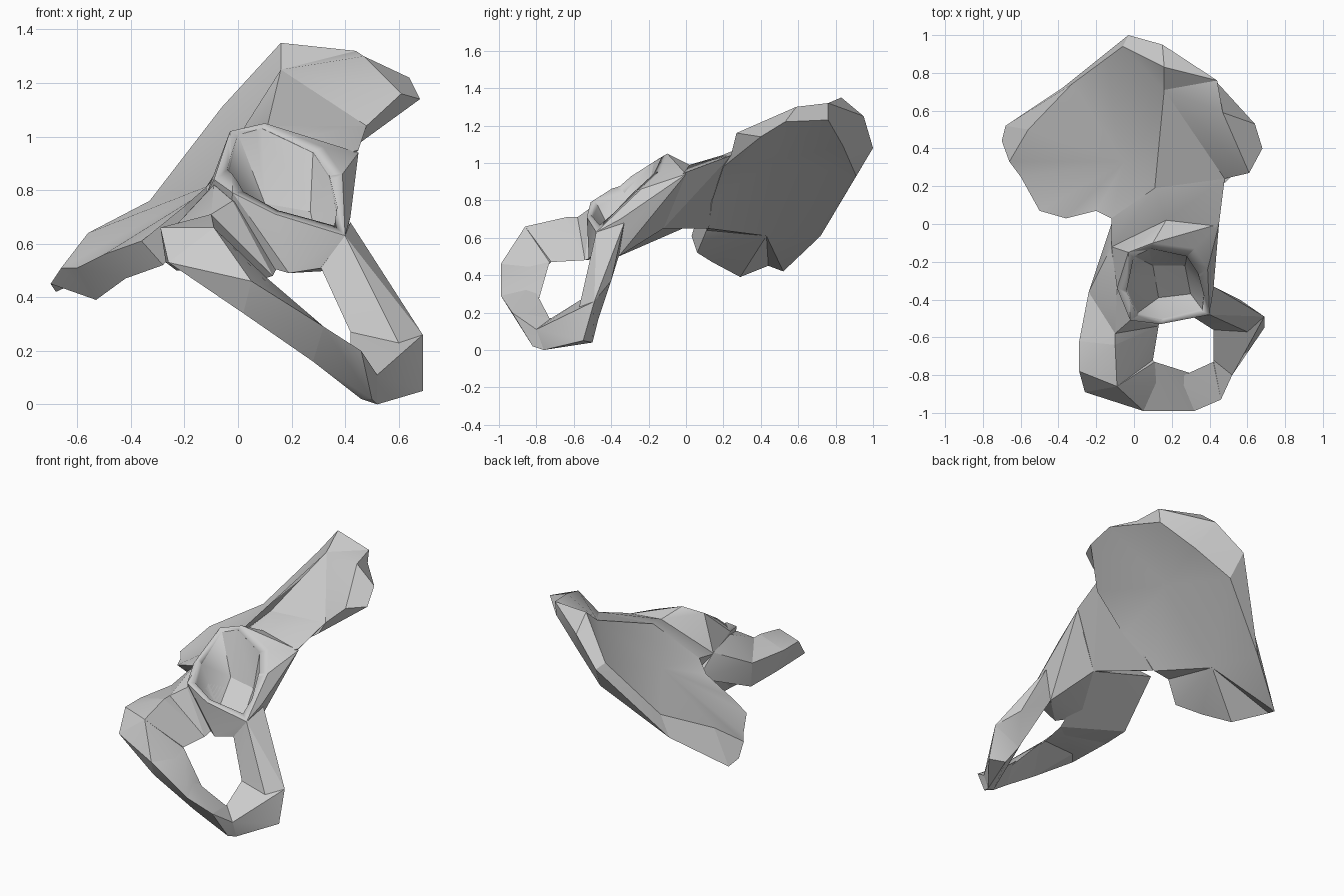
import bpy
import bmesh
import math
from mathutils import Vector

default_cube = bpy.data.objects.get("Cube")
if default_cube:
    bpy.data.objects.remove(default_cube, do_unlink=True)

# One plain bone colour
bone = bpy.data.materials.new("pale_grey_bone")
bone.use_nodes = True
bone.diffuse_color = (0.6, 0.6, 0.6, 1)
bone.node_tree.nodes["Principled BSDF"].inputs["Base Color"].default_value = bone.diffuse_color


def centimetres(points):
    """Convert whole-number coordinates into model units."""
    return [Vector(point) / 100 for point in points]


def finish(name, mesh_builder):
    """Turn a bmesh into a shaded object with the bone material."""
    bmesh.ops.recalc_face_normals(mesh_builder, faces=mesh_builder.faces)
    mesh = bpy.data.meshes.new(name)
    mesh_builder.to_mesh(mesh)
    mesh_builder.free()
    mesh.materials.append(bone)
    part = bpy.data.objects.new(name, mesh)
    bpy.context.collection.objects.link(part)
    bpy.ops.object.select_all(action="DESELECT")
    part.select_set(True)
    bpy.context.view_layer.objects.active = part
    bpy.ops.object.shade_smooth_by_angle(angle=math.radians(28))
    return part


def block(name, points):
    """Faceted solid wrapped around its corner points."""
    mesh_builder = bmesh.new()
    for point in points:
        mesh_builder.verts.new(point)
    result = bmesh.ops.convex_hull(mesh_builder, input=mesh_builder.verts)
    unused = set(result["geom_interior"]) | set(result["geom_unused"])
    loose = [item for item in unused if isinstance(item, bmesh.types.BMVert)]
    bmesh.ops.delete(mesh_builder, geom=loose, context="VERTS")
    return finish(name, mesh_builder)


def chain(name, sections):
    """Row of blocks joining each cross-section to the next one."""
    return [
        block(f"{name}_{index}", centimetres(start + end))
        for index, (start, end) in enumerate(zip(sections, sections[1:]), start=1)
    ]


def dished_plate(name, upper, lower, upper_hubs, lower_hubs, share):
    """Plate with a rim between two loops; each side fans out from two hubs.

    The first `share` rim points belong to the first hub, the rest to the second."""
    mesh_builder = bmesh.new()
    sides = []
    for loop, hubs in ((upper, upper_hubs), (lower, lower_hubs)):
        rim_verts, hub_verts = (
            [mesh_builder.verts.new(p) for p in centimetres(points)] for points in (loop, hubs)
        )
        sides.append(rim_verts)
        for index in range(len(rim_verts)):
            following = (index + 1) % len(rim_verts)
            near, far = hub_verts[index >= share], hub_verts[following >= share]
            corners = [rim_verts[index], rim_verts[following], far]
            mesh_builder.faces.new(corners if near == far else corners + [near])
    top, base = sides
    for index in range(len(top)):
        mesh_builder.faces.new((top[index - 1], top[index], base[index], base[index - 1]))
    return finish(name, mesh_builder)


# Broad wing: front edge, crest, rear corner and notch in order around the rim
dished_plate(
    "wing",
    upper=[
        (11, 19, 104), (48, 24, 104), (61, 27, 116), (47, 59, 130), (44, 76, 132),
        (16, 83, 135), (-6, 94, 111), (-33, 74, 76), (-56, 50, 64), (-66, 33, 51),
        (-60, 25, 51), (-50, 7, 56), (-36, 3, 61), (-20, 7, 74), (-12, 3, 81),
    ],
    lower=[
        (20, 14, 80), (46, 20, 98), (68, 40, 114), (64, 53, 122), (43, 76, 123),
        (22, 84, 109), (0, 91, 93), (-38, 72, 61), (-68, 52, 42), (-70, 44, 45),
        (-53, 29, 39), (-42, 14, 47), (-28, 6, 52), (-18, 11, 64), (-6, 12, 65),
    ],
    upper_hubs=[(16, 71, 125), (-5, 33, 84)],
    lower_hubs=[(15, 48, 101), (-26, 43, 61)],
    share=7,
)

# Thick crest along the top and back of the wing
chain("crest", [
    [(44, 76, 132), (43, 76, 123)],
    [(16, 83, 135), (15, 95, 125), (22, 84, 109)],
    [(-6, 94, 111), (-3, 100, 108), (0, 91, 93)],
    [(-33, 74, 76), (-38, 72, 61)],
])

# Neck between the wing and the socket
neck = block("neck", centimetres([
    (48, 24, 104), (11, 19, 104), (-12, 3, 81), (-5, 12, 65), (22, -12, 65),
    (45, 0, 95), (34, -10, 92), (17, 2, 99), (-12, -13, 78),
]))

# Socket body
rim = [
    (10, -10, 105), (32, -13, 96), (39, -24, 86), (42, -35, 70), (40, -48, 63),
    (14, -53, 71), (-2, -51, 79), (-9, -34, 84), (-3, -15, 102),
]
socket = block("socket", centimetres(rim + [
    (17, 2, 99), (45, 0, 94), (22, -12, 65), (-12, -12, 78),
    (-5, -38, 56), (38, -47, 52), (19, -52, 49), (36, -36, 50),
]))

# Seat bone, from the socket to the rear lower corner
tuberosity = [(-29, -78, 66), (-26, -89, 53), (-9, -86, 66), (10, -72, 47), (-15, -76, 49)]
seat_bone = chain("seat_bone", [
    [(-11, 3, 67), (-12, -12, 79), (-9, -34, 82), (22, -12, 65), (-2, -51, 76), (13, -54, 48)],
    [(-24, -36, 66), (-23, -36, 50), (-10, -58, 71), (13, -54, 48)],
    [(-10, -64, 71), (-29, -62, 66), (-27, -58, 53), (10, -66, 48), (13, -54, 48)],
    tuberosity,
])

# Lower branch curving under the opening
chain("lower_branch", [
    tuberosity,
    [(5, -99, 46), (11, -73, 47), (2, -92, 34), (20, -83, 36)],
    [(32, -99, 29), (20, -83, 36), (28, -87, 16), (30, -79, 26)],
    [(46, -93, 20), (50, -82, 2), (46, -78, 2), (42, -73, 17)],
    [(52, -80, 11), (52, -76, 0), (46, -78, 2), (42, -72, 17)],
    [(69, -55, 5), (69, -49, 26), (62, -60, 19), (60, -50, 4), (42, -56, 27), (52, -47, 16)],
])

# Upper branch from the socket down to the front corner
upper_branch = chain("upper_branch", [
    [(42, -33, 68), (40, -48, 63), (31, -49, 51), (36, -36, 50)],
    [(56, -40, 37), (62, -58, 19), (69, -49, 26), (39, -51, 37), (42, -56, 27), (52, -47, 16)],
])

# Hollow of the socket, cut through every part that reaches into it
mouth = centimetres([
    (9, -13, 103), (28, -17, 94), (34, -26, 85), (37, -36, 71), (36, -45, 65),
    (15, -50, 71), (2, -47, 77), (-4, -33, 84), (0, -17, 101),
])
bowl_floor = centimetres([(10, -22, 75), (27, -22, 72), (30, -37, 59), (13, -39, 61)])
outward = Vector((0, -0.2, 0.3))
hollow = block("socket_hollow_cutter", bowl_floor + mouth + [point + outward for point in mouth])
hollow.hide_render = True
hollow.display_type = "WIRE"
for part in [neck, socket, *seat_bone, *upper_branch]:
    cut = part.modifiers.new("socket_hollow", "BOOLEAN")
    cut.operation = "DIFFERENCE"
    cut.solver = "EXACT"
    cut.object = hollow
